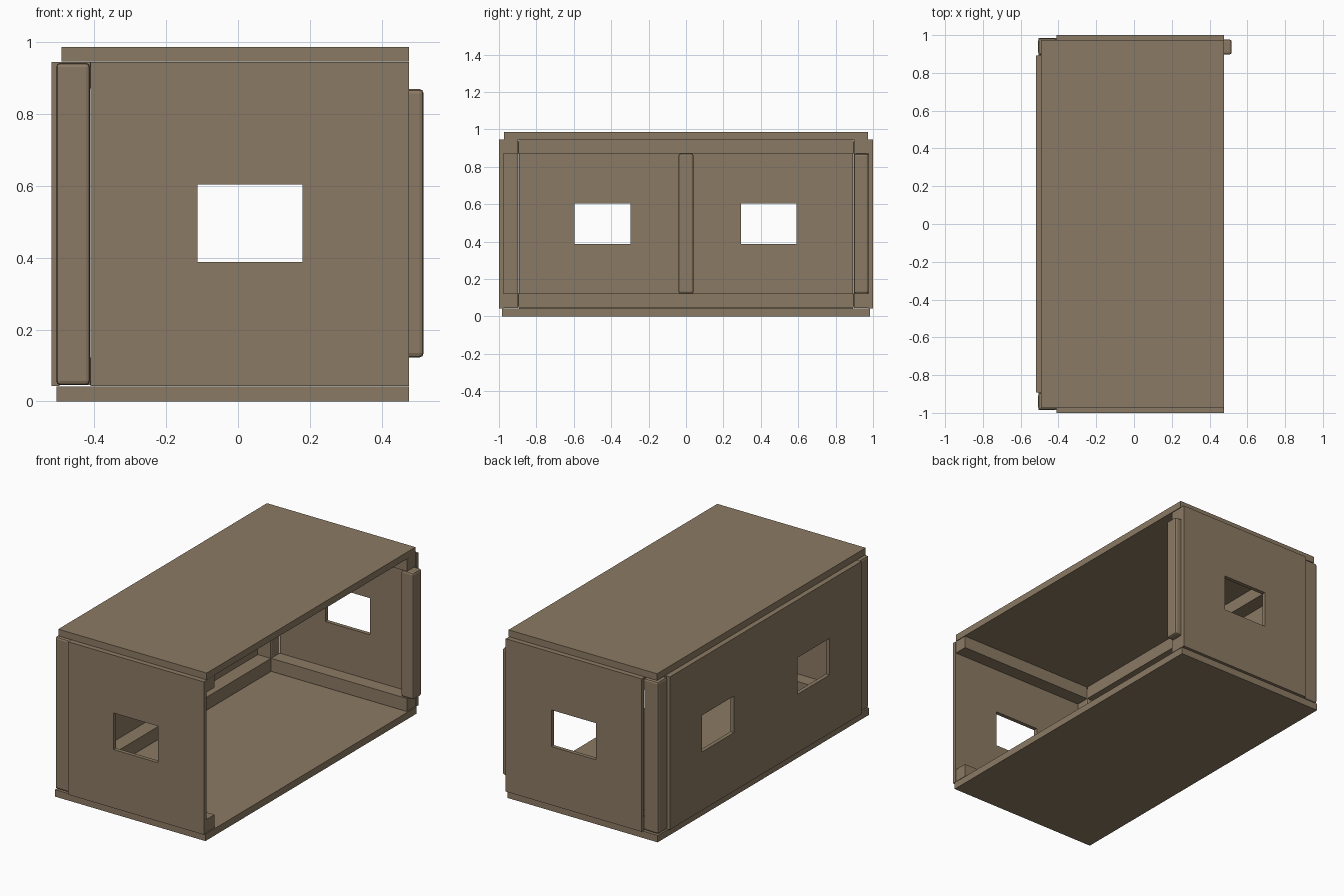
import bpy
import bmesh
from mathutils import Vector

cube = bpy.data.objects.get("Cube")
if cube:
    bpy.data.objects.remove(cube, do_unlink=True)

# Single timber colour
wood = bpy.data.materials.new("brown_wood")
wood.use_nodes = True
colour = (0.26, 0.195, 0.127, 1)
wood.diffuse_color = colour
wood.node_tree.nodes["Principled BSDF"].inputs["Base Color"].default_value = colour


def add_object(name, bm):
    bmesh.ops.recalc_face_normals(bm, faces=bm.faces)
    mesh = bpy.data.meshes.new(name)
    bm.to_mesh(mesh)
    bm.free()
    mesh.materials.append(wood)
    obj = bpy.data.objects.new(name, mesh)
    bpy.context.scene.collection.objects.link(obj)
    return obj


def box(name, x, y, z, bevel=0):
    """Box from (low, high) ranges, with optional chamfered edges."""
    bm = bmesh.new()
    bmesh.ops.create_cube(bm, size=1)
    for v in bm.verts:
        v.co = Vector([r[0] if c < 0 else r[1] for c, r in zip(v.co, (x, y, z))])
    if bevel:
        bmesh.ops.bevel(bm, geom=list(bm.edges), offset=bevel, segments=2,
                        profile=0.5, affect='EDGES')
    return add_object(name, bm)


def panel(name, breaks, levels, holes, place, thickness):
    """Sheet split at the breaks and levels, with the hole cells left open."""
    bm = bmesh.new()
    grid = [[bm.verts.new(place(a, z)) for z in levels] for a in breaks]
    for i in range(len(breaks) - 1):
        for j in range(len(levels) - 1):
            if (i, j) not in holes:
                bm.faces.new((grid[i][j], grid[i + 1][j],
                              grid[i + 1][j + 1], grid[i][j + 1]))
    result = bmesh.ops.extrude_face_region(bm, geom=list(bm.faces))
    moved = [g for g in result["geom"] if isinstance(g, bmesh.types.BMVert)]
    bmesh.ops.translate(bm, verts=moved, vec=thickness)
    return add_object(name, bm)


OPEN_X = 0.477
FRAME_X = (-0.497, -0.412)
LOW_BEAM, HIGH_BEAM = (0.045, 0.122), (0.872, 0.945)
POST_Z = (0.122, 0.87)
LEVELS = (0.043, 0.388, 0.604, 0.945)

# Floor and roof slabs
box("floor", (-0.505, OPEN_X), (-0.985, 0.985), (0, 0.041))
box("roof", (-0.492, OPEN_X), (-0.973, 0.973), (0.947, 0.987))

# Long wall with two windows
panel("side_wall", (-0.893, -0.595, -0.298, 0.295, 0.592, 0.893), LEVELS,
      {(1, 1), (3, 1)}, lambda y, z: (-0.52, y, z), (0.023, 0, 0))

for side, label in ((-1, "front"), (1, "back")):
    def span(a, b):
        return tuple(sorted((side * a, side * b)))

    # End wall with one window
    panel(label + "_wall", (-0.411, -0.113, 0.179, OPEN_X), LEVELS, {(1, 1)},
          lambda x, z: (x, side, z), (0, -side * 0.023, 0))
    # Corner post beside the long wall
    box(label + "_corner_post", (-0.507, -0.412), span(0.895, 0.983),
        (0.045, 0.943), 0.012)
    # Beams along the end wall
    for height, z in (("lower", LOW_BEAM), ("upper", HIGH_BEAM)):
        box(f"{label}_{height}_beam", (-0.412, OPEN_X - 0.002),
            span(0.897, 0.977), z)

# Beams along the long wall
for height, z in (("lower", LOW_BEAM), ("upper", HIGH_BEAM)):
    box(f"side_{height}_beam", FRAME_X, (-0.895, 0.895), z)

# Short posts: middle of the long wall and the open back corner
box("middle_post", FRAME_X, (-0.04, 0.04), POST_Z, 0.01)
box("open_corner_post", (0.435, 0.517), (0.897, 0.977), POST_Z, 0.012)
